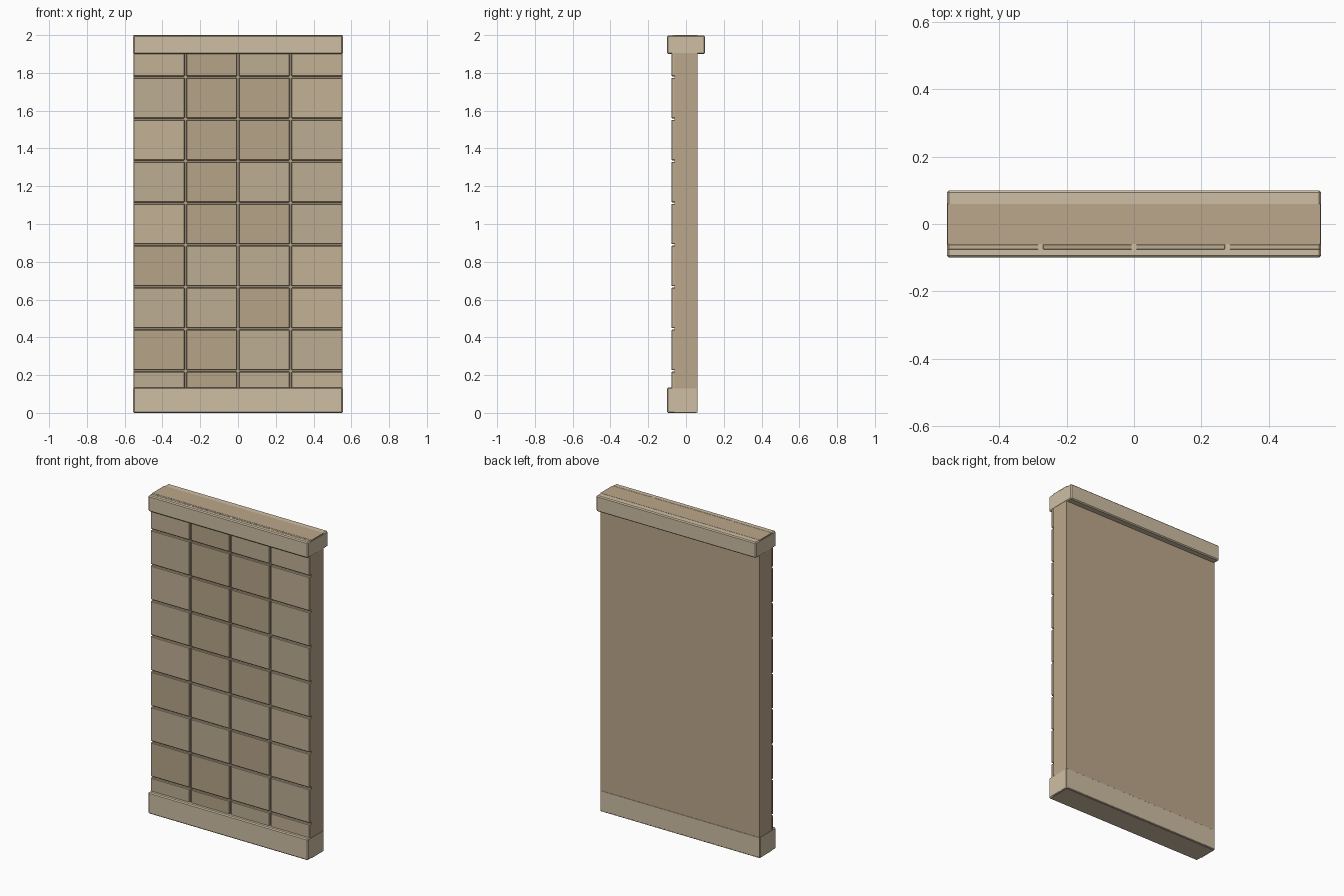
import bpy, bmesh, random

if "Cube" in bpy.data.objects:
    bpy.data.objects.remove(bpy.data.objects["Cube"])

random.seed(4)


def material(name, rgb):
    m = bpy.data.materials.new(name)
    m.diffuse_color = (*rgb, 1)
    m.use_nodes = True
    m.node_tree.nodes["Principled BSDF"].inputs["Base Color"].default_value = m.diffuse_color
    return m


def block(name, lo, hi, mat, bevel=0.0):
    """Box between two corners, with optional chamfered edges."""
    bm = bmesh.new()
    bmesh.ops.create_cube(bm, size=1)
    for v in bm.verts:
        v.co = [(a + b) / 2 + c * (b - a) for a, b, c in zip(lo, hi, v.co)]
    if bevel:
        bmesh.ops.bevel(bm, geom=bm.edges[:], offset=bevel, segments=1,
                        affect='EDGES', profile=0.5)
    mesh = bpy.data.meshes.new(name)
    bm.to_mesh(mesh)
    bm.free()
    mesh.materials.append(mat)
    ob = bpy.data.objects.new(name, mesh)
    bpy.context.collection.objects.link(ob)
    return ob


core_mat = material("wall_sandstone", (0.50, 0.39, 0.26))
trim_mat = material("trim_sandstone", (0.62, 0.52, 0.37))
tile_mats = [material(f"tile_sandstone_{i}", c) for i, c in enumerate(
    [(0.51, 0.42, 0.29), (0.47, 0.37, 0.25), (0.54, 0.44, 0.30)])]

W, H = 0.555, 2.0

# Wall core
block("wall_core", (-W + 0.001, -0.06, 0.001), (W - 0.001, 0.06, H), core_mat)

# Facing tiles, continuing behind the trims
cols, rows, gap = 4, 9, 0.004
tw, th = 2 * W / cols, H / rows
for r in range(rows):
    for c in range(cols):
        x0 = -W + c * tw + (gap if c else 0.001)
        x1 = -W + (c + 1) * tw - (gap if c < cols - 1 else 0.001)
        z0 = r * th + (gap if r else 0.001)
        z1 = (r + 1) * th - (gap if r < rows - 1 else 0)
        block(f"tile_{r}_{c}", (x0, -0.078, z0), (x1, -0.058, z1),
              random.choice(tile_mats), 0.004)

# Base plinth (flush with the back) and top coping
block("base_trim", (-W, -0.1, 0), (W, 0.061, 0.135), trim_mat, 0.006)
block("top_trim", (-W, -0.1, 1.9), (W, 0.1, H - 0.001), trim_mat, 0.006)
